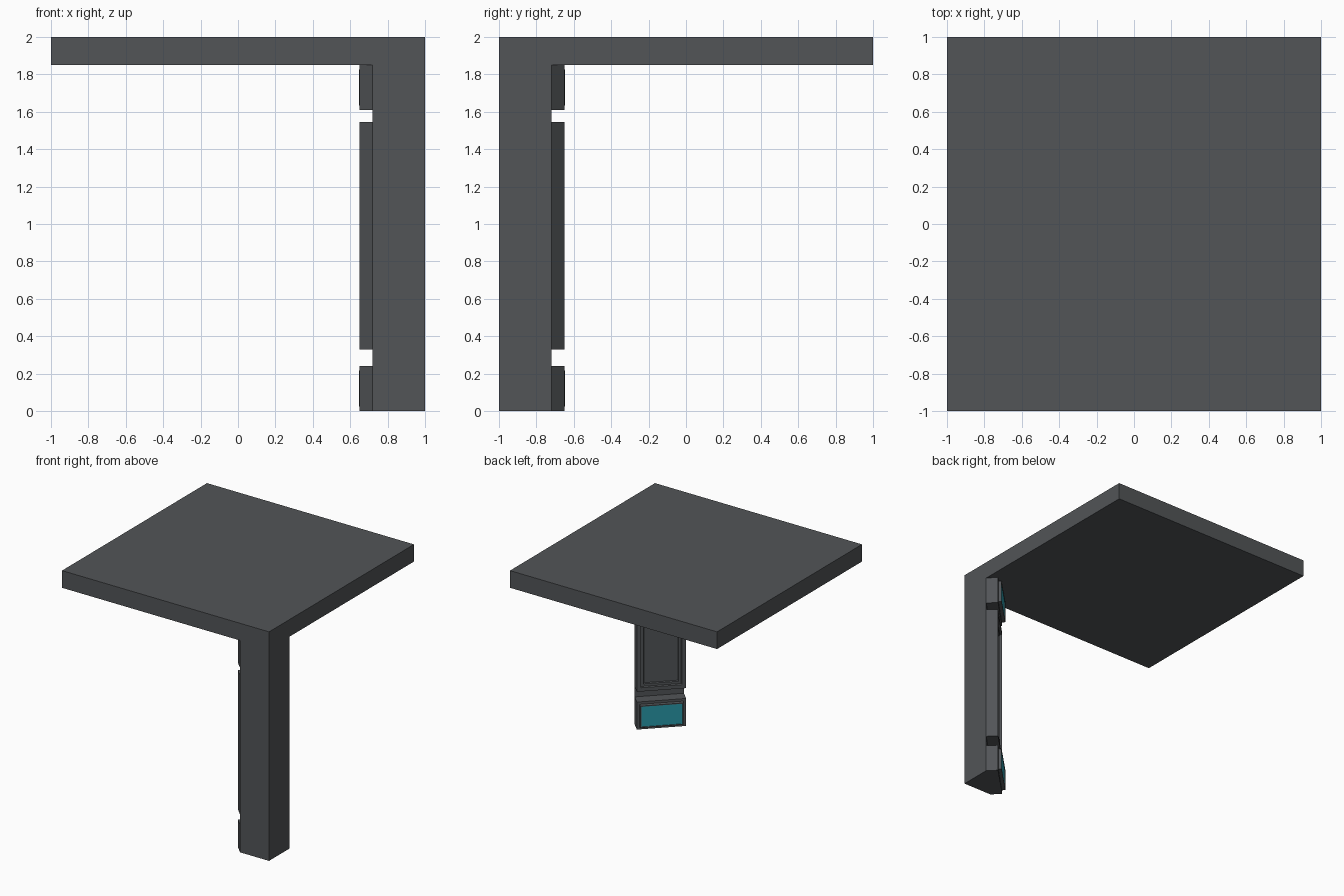
import bpy, bmesh
from mathutils import Vector

if "Cube" in bpy.data.objects:
    bpy.data.objects.remove(bpy.data.objects["Cube"])


def material(name, color):
    m = bpy.data.materials.new(name)
    m.diffuse_color = (*color, 1)
    m.use_nodes = True
    m.node_tree.nodes["Principled BSDF"].inputs["Base Color"].default_value = m.diffuse_color
    return m


GREY = material("dark grey metal", (0.084, 0.090, 0.096))
TEAL = material("teal light", (0.022, 0.32, 0.40))
OUT = Vector((-1, 1, 0)).normalized()      # direction the panels face


def prism(name, outline, z0, z1, steps=(), lit=False):
    """Extrude an outline upward, then inset its diagonal outer face in steps."""
    bm = bmesh.new()
    base = bm.faces.new([bm.verts.new((x, y, z0)) for x, y in outline])
    ext = bmesh.ops.extrude_face_region(bm, geom=[base])
    for v in ext["geom"]:
        if isinstance(v, bmesh.types.BMVert):
            v.co.z = z1
    bmesh.ops.recalc_face_normals(bm, faces=bm.faces[:])
    bm.normal_update()
    if steps:
        front = max(bm.faces, key=lambda f: f.normal.dot(OUT))
        for width, depth in steps:
            bmesh.ops.inset_individual(bm, faces=[front], thickness=width, depth=0)
            for v in front.verts:
                v.co += OUT * depth
            if depth:
                # straight step walls plus a new flat front come from a tiny slope
                bm.normal_update()
        if lit:
            front.material_index = 1
    bmesh.ops.recalc_face_normals(bm, faces=bm.faces[:])
    me = bpy.data.meshes.new(name)
    bm.to_mesh(me)
    bm.free()
    me.materials.append(GREY)
    me.materials.append(TEAL)
    ob = bpy.data.objects.new(name, me)
    bpy.context.collection.objects.link(ob)
    return ob


# Roof slab
prism("roof_slab", [(-1, -1), (1, -1), (1, 1), (-1, 1)], 1.85, 2.0)

# Triangular corner column
prism("corner_column", [(1, -1), (1, -0.72), (0.72, -1)], 0, 1.85)

# Plates on the diagonal side of the column, separated by notches
plate = [(0.72, -1), (1, -0.72), (0.93, -0.65), (0.65, -0.93)]
raised = [(0.03, 0), (0.004, 0.028), (0.01, 0), (0.002, -0.004)]
recessed = [(0.046, 0), (0.006, -0.015), (0.03, 0), (0.006, -0.012)]
prism("lower_light_plate", plate, 0, 0.24, raised, True)
prism("middle_panel", plate, 0.33, 1.545, recessed)
prism("upper_light_plate", plate, 1.61, 1.85, raised, True)
